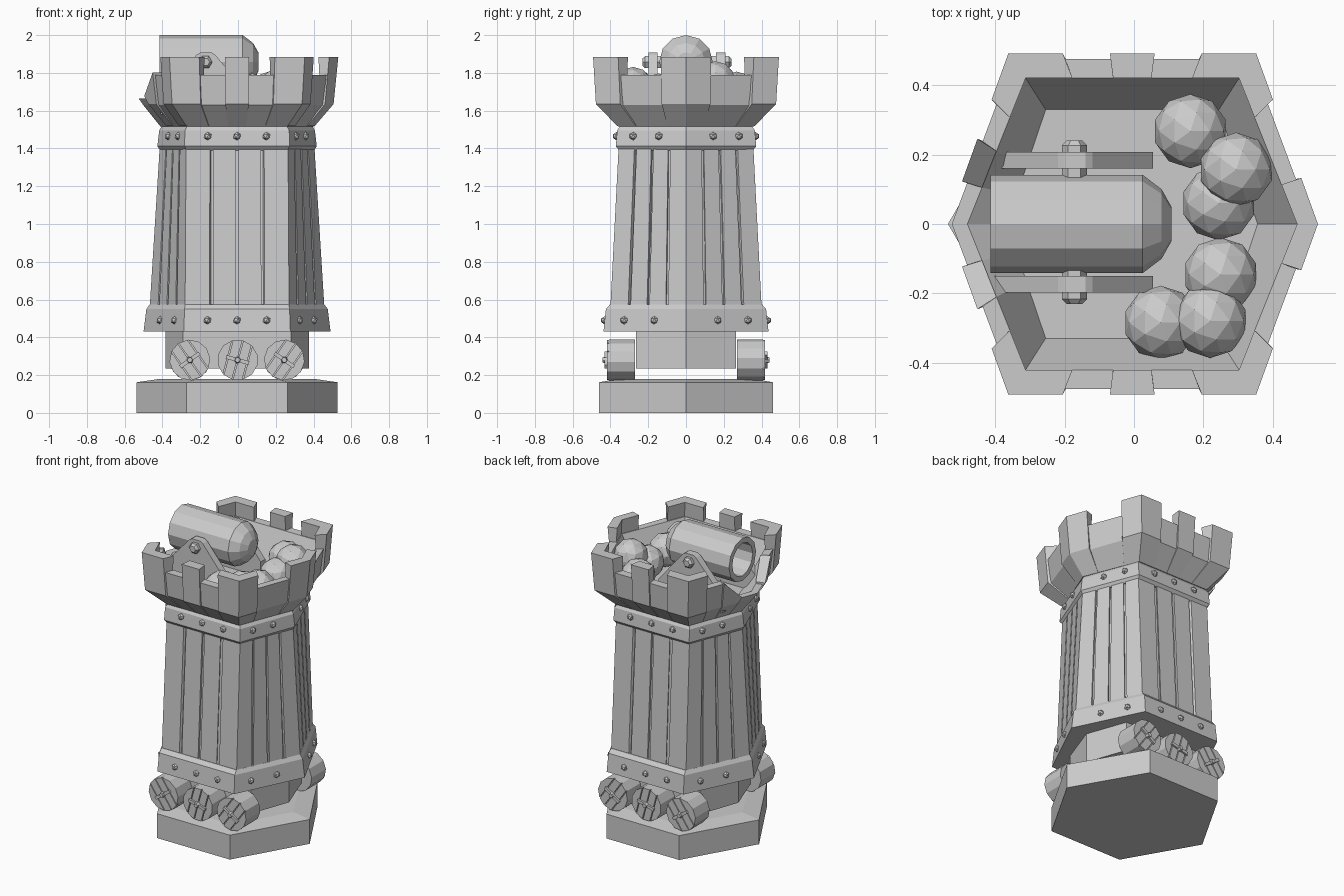
import bpy, bmesh, math
from mathutils import Vector, Matrix

if "Cube" in bpy.data.objects:
    bpy.data.objects.remove(bpy.data.objects["Cube"])

CX = -0.005
stone = bpy.data.materials.new("light grey")
stone.diffuse_color = (0.6, 0.6, 0.6, 1)
stone.use_nodes = True
stone.node_tree.nodes["Principled BSDF"].inputs["Base Color"].default_value = stone.diffuse_color


def finish(name, bm):
    bmesh.ops.recalc_face_normals(bm, faces=bm.faces[:])
    me = bpy.data.meshes.new(name)
    bm.to_mesh(me)
    bm.free()
    me.materials.append(stone)
    ob = bpy.data.objects.new(name, me)
    bpy.context.collection.objects.link(ob)
    return ob


def loft(bm, rings):
    """Join closed rings of equal length and cap both ends."""
    vs = [[bm.verts.new(p) for p in r] for r in rings]
    n = len(rings[0])
    for a, b in zip(vs, vs[1:]):
        for i in range(n):
            bm.faces.new((a[i], a[(i + 1) % n], b[(i + 1) % n], b[i]))
    bm.faces.new(vs[0][::-1])
    bm.faces.new(vs[-1])


def on_hex(dims, u, z, grow=0.0):
    """Point on a stretched hexagon (tip, corner x, corner y); u runs 0..6."""
    a, c, b = (d + grow for d in dims)
    pts = [(a, 0), (c, b), (-c, b), (-a, 0), (-c, -b), (c, -b)]
    u %= 6
    i = int(u)
    p = Vector(pts[i]).lerp(Vector(pts[(i + 1) % 6]), u - i)
    return Vector((p.x + CX, p.y, z))


def hex_stack(name, levels):
    bm = bmesh.new()
    loft(bm, [[on_hex(d, i, z) for i in range(6)] for d, z in levels])
    return finish(name, bm)


# Base, undercarriage, tower core and bands
hex_stack("base", [((.532, .267, .46), 0), ((.532, .267, .46), .162), ((.41, .21, .36), .18)])
hex_stack("undercarriage", [((.38, .285, .265), .235), ((.38, .285, .265), .45)])
BOT, TOP = (.462, .275, .40), (.410, .270, .357)
hex_stack("tower_core", [(tuple(d - .013 for d in BOT), .56), (tuple(d - .013 for d in TOP), 1.40)])
LOW = [((.495, .282, .437), .43), ((.480, .278, .424), .55), ((.462, .274, .402), .575)]
HIGH = [((.408, .266, .354), 1.39), ((.422, .278, .372), 1.412),
        ((.412, .276, .364), 1.495), ((.395, .26, .345), 1.525)]
hex_stack("lower_band", LOW)
hex_stack("upper_band", HIGH)

# Wall planks, four to a face
bm = bmesh.new()
for f in range(6):
    for k in range(4):
        u0 = f + k / 4 + (.016 if k else 0)
        u1 = f + (k + 1) / 4 - (.016 if k < 3 else 0.0001)
        loft(bm, [[on_hex(d, u0, z), on_hex(d, u1, z), on_hex(d, u1, z, -.02), on_hex(d, u0, z, -.02)]
                  for d, z in ((BOT, .565), (TOP, 1.40))])
finish("wall_planks", bm)

# Rivets on both bands
bm = bmesh.new()
for dims, z in (((.487, .280, .430), .49), ((.417, .277, .368), 1.465)):
    for f in range(6):
        spots = (.22, .5, .78) if f in (1, 4) else ((.39, .76) if f in (0, 3) else (.24, .61))
        for t in spots:
            bmesh.ops.create_icosphere(bm, subdivisions=1, radius=.022,
                                       matrix=Matrix.Translation(on_hex(dims, f + t, z)))
finish("band_rivets", bm)

# Flared parapet with a low notch under the muzzle
FOOT, FLARE, RIM = (.405, .262, .357), (.497, .330, .463), (.521, .343, .477)
INNER, FLOOR = (.476, .308, .421), (.362, .25, .33)
US = [0, 1, 2, 2.5, 2.75, 3, 3.25, 3.5, 4, 5]


def rim_z(u):
    return 1.665 if abs(u - 3) < .3 else 1.79


bm = bmesh.new()
loft(bm, [[on_hex(FOOT, u, 1.515) for u in US], [on_hex(FLARE, u, 1.63) for u in US],
          [on_hex(RIM, u, rim_z(u)) for u in US], [on_hex(INNER, u, rim_z(u)) for u in US],
          [on_hex(FLOOR, u, 1.585) for u in US]])
finish("parapet", bm)

# Battlement columns wrapping the corners and face centres
bm = bmesh.new()


def battlement(path, top):
    loft(bm, [[on_hex(FOOT, u, 1.518, .006), on_hex(FLARE, u, 1.635, .014),
               on_hex(RIM, u, top(u), .015), on_hex(INNER, u, top(u)),
               on_hex(INNER, u, 1.66, .012), on_hex(FOOT, u, 1.55, -.01)] for u in path])


paths = [(-.27, 0, .27), (.73, 1, 1.22), (1.78, 2, 2.27), (3.73, 4, 4.22), (4.78, 5, 5.27),
         (1.41, 1.59), (4.41, 4.59)]
for p in paths:
    battlement(p, lambda u: 1.885)
for p in ((2.5, 2.75), (3.25, 3.5)):
    battlement(p, lambda u: rim_z(u) + .012)
finish("battlements", bm)

# Cannon barrel: turned profile with a hollow bore and domed rear
bm = bmesh.new()
profile = [(-.25, .108), (-.415, .108), (-.415, .142), (.025, .142), (.08, .10), (.108, .05)]
loft(bm, [[(x, r * math.sin(i * math.pi / 6), 1.858 + r * math.cos(i * math.pi / 6))
           for i in range(12)] for x, r in profile])
finish("cannon_barrel", bm)

# Cannon cheeks and hexagonal bolts
for s, side in ((-1, "front"), (1, "back")):
    y0, y1 = sorted((s * .155 + .005, s * .203 + .005))
    outline = [(-.41, 1.58), (.055, 1.58), (.055, 1.685), (-.12, 1.895), (-.14, 1.908),
               (-.20, 1.908), (-.22, 1.895), (-.41, 1.685)]
    bm = bmesh.new()
    loft(bm, [[(x, y, z) for x, z in outline] for y in (y0, y1)])
    finish(side + "_cannon_cheek", bm)
    bm = bmesh.new()
    loft(bm, [[(-.172 + r * math.cos(i * math.pi / 3), s * y + .005, 1.857 + r * math.sin(i * math.pi / 3))
               for i in range(6)] for y, r in ((.12, .036), (.222, .036), (.236, .022))])
    finish(side + "_cannon_bolt", bm)

# Stacked cannonballs
bm = bmesh.new()
for p in ((.163, .268, 1.70), (.295, .157, 1.755), (.245, .06, 1.69),
          (.25, -.146, 1.69), (.077, -.285, 1.69), (.22, -.28, 1.725)):
    bmesh.ops.create_icosphere(bm, subdivisions=2, radius=.107, matrix=Matrix.Translation(p))
finish("cannonballs", bm)


# Wooden wheels with planked faces, a cross brace and a hub
def add_box(bm, size, mat):
    bmesh.ops.create_cube(bm, size=1, matrix=mat @ Matrix.Diagonal((*size, 1)))


def wheel(name, x, s, ang):
    bm = bmesh.new()
    n, r = 12, .108
    ring = [(r * math.cos(i * math.tau / n), r * math.sin(i * math.tau / n)) for i in range(n)]
    loft(bm, [[(a, b, z) for a, b in ring] for z in (0, .138)])
    for lo, hi in ((-.2, -.056), (-.05, -.003), (.003, .05), (.056, .2)):
        pb = bmesh.new()
        loft(pb, [[(a, b, z) for a, b in ring] for z in (.13, .149)])
        for lim, d in ((lo, -1), (hi, 1)):
            geom = pb.verts[:] + pb.edges[:] + pb.faces[:]
            bmesh.ops.bisect_plane(pb, geom=geom, plane_co=(lim, 0, 0), plane_no=(d, 0, 0), clear_outer=True)
            bmesh.ops.holes_fill(pb, edges=[e for e in pb.edges if e.is_boundary])
        tmp = bpy.data.meshes.new("plank")
        pb.to_mesh(tmp)
        pb.free()
        bm.from_mesh(tmp)
        bpy.data.meshes.remove(tmp)
    add_box(bm, (.125, .02, .014), Matrix.Translation((0, 0, .154)))
    bmesh.ops.create_cone(bm, cap_ends=True, segments=6, radius1=.02, radius2=.014, depth=.03,
                          matrix=Matrix.Translation((0, 0, .157)))
    place = (Matrix.Translation((x, s * .27, .28)) @ Matrix.Rotation(-s * math.pi / 2, 4, 'X')
             @ Matrix.Rotation(math.radians(ang), 4, 'Z'))
    bm.transform(place)
    finish(name, bm)


for s, side in ((-1, "front"), (1, "back")):
    for x, pos, ang in ((-.255, "left", 35), (-.002, "middle", -15), (.245, "right", -35)):
        wheel(f"{side}_{pos}_wheel", x, s, ang)
